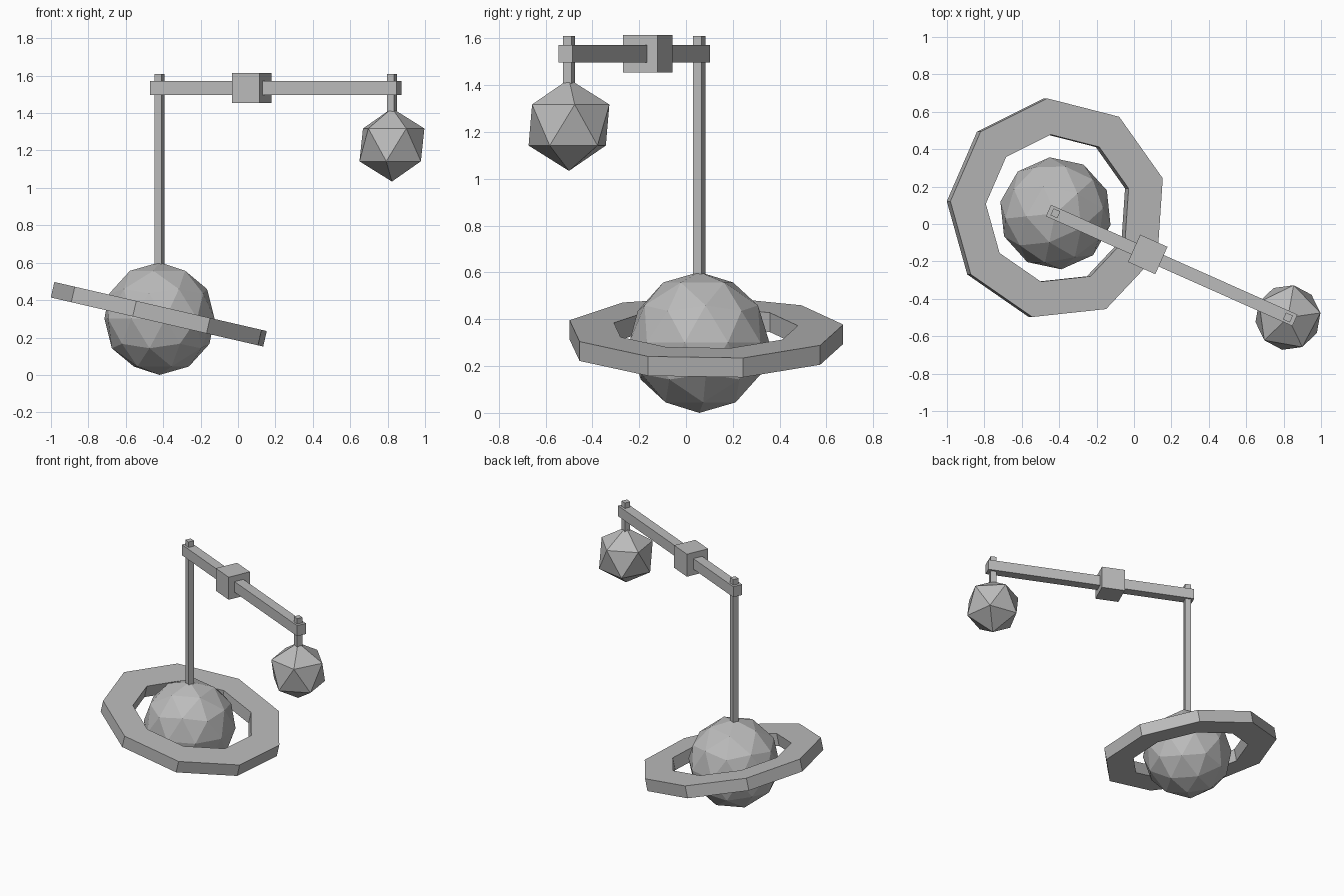
import bpy
import bmesh
from math import radians, sin, cos, tau
from mathutils import Vector

old = bpy.data.objects.get("Cube")
if old:
    bpy.data.objects.remove(old, do_unlink=True)

grey = bpy.data.materials.new("plain grey")
grey.use_nodes = True
colour = (0.5, 0.5, 0.5, 1)
grey.diffuse_color = colour
grey.node_tree.nodes["Principled BSDF"].inputs["Base Color"].default_value = colour

TURN = radians(-24)                     # heading of the arm
ALONG = Vector((cos(TURN), sin(TURN), 0))
PLANET = Vector((-0.42, 0.057, 0.301))
MOON = Vector((0.823, -0.5, 1.23))
ARM_Z = 1.534


def add_object(name, bm, location, rotation=(0, 0, 0)):
    bmesh.ops.recalc_face_normals(bm, faces=bm.faces)
    mesh = bpy.data.meshes.new(name)
    bm.to_mesh(mesh)
    bm.free()
    mesh.materials.append(grey)
    obj = bpy.data.objects.new(name, mesh)
    obj.location = location
    obj.rotation_euler = rotation
    bpy.context.collection.objects.link(obj)
    return obj


def box(name, size, location):
    bm = bmesh.new()
    bmesh.ops.create_cube(bm, size=1)
    bmesh.ops.scale(bm, vec=size, verts=bm.verts)
    return add_object(name, bm, location, (0, 0, TURN))


def ball(name, subdivisions, radius, location, turn):
    bm = bmesh.new()
    bmesh.ops.create_icosphere(bm, subdivisions=subdivisions, radius=radius)
    return add_object(name, bm, location, (0, 0, radians(turn)))


def rod(name, centre, bottom, top, width=0.04):
    return box(name, (width, width, top - bottom),
               (centre.x, centre.y, (bottom + top) / 2))


def ring(name, outer, inner, height, sides, location, tilt, start):
    bm = bmesh.new()
    section = [(outer, -height / 2), (outer, height / 2),
               (inner, height / 2), (inner, -height / 2)]
    loops = []
    for i in range(sides):
        a = start + tau * i / sides
        loops.append([bm.verts.new((r * cos(a), r * sin(a), z)) for r, z in section])
    for i in range(sides):
        a, b = loops[i], loops[(i + 1) % sides]
        for j in range(4):
            k = (j + 1) % 4
            bm.faces.new((a[j], b[j], b[k], a[k]))
    return add_object(name, bm, location, (0, tilt, 0))


# Large faceted ball and its tilted nine-sided ring
ball("planet", 2, 0.301, PLANET, 42)
ring("planet_ring", 0.595, 0.4, 0.085, 9, (-0.413, 0.08, 0.322),
     radians(13), TURN)

# Small faceted ball
ball("moon", 1, 0.196, MOON, 8)

# Upright rods, both poking through the arm
rod("planet_rod", PLANET, PLANET.z + 0.25, 1.61)
rod("moon_rod", MOON, MOON.z + 0.15, 1.61)

# Horizontal arm with its middle block
middle = (PLANET + MOON) / 2
box("arm", (1.443, 0.067, 0.075), (middle.x, middle.y, ARM_Z))
hub = PLANET + ALONG * 0.54
box("arm_block", (0.16, 0.16, 0.16), (hub.x, hub.y, ARM_Z))
